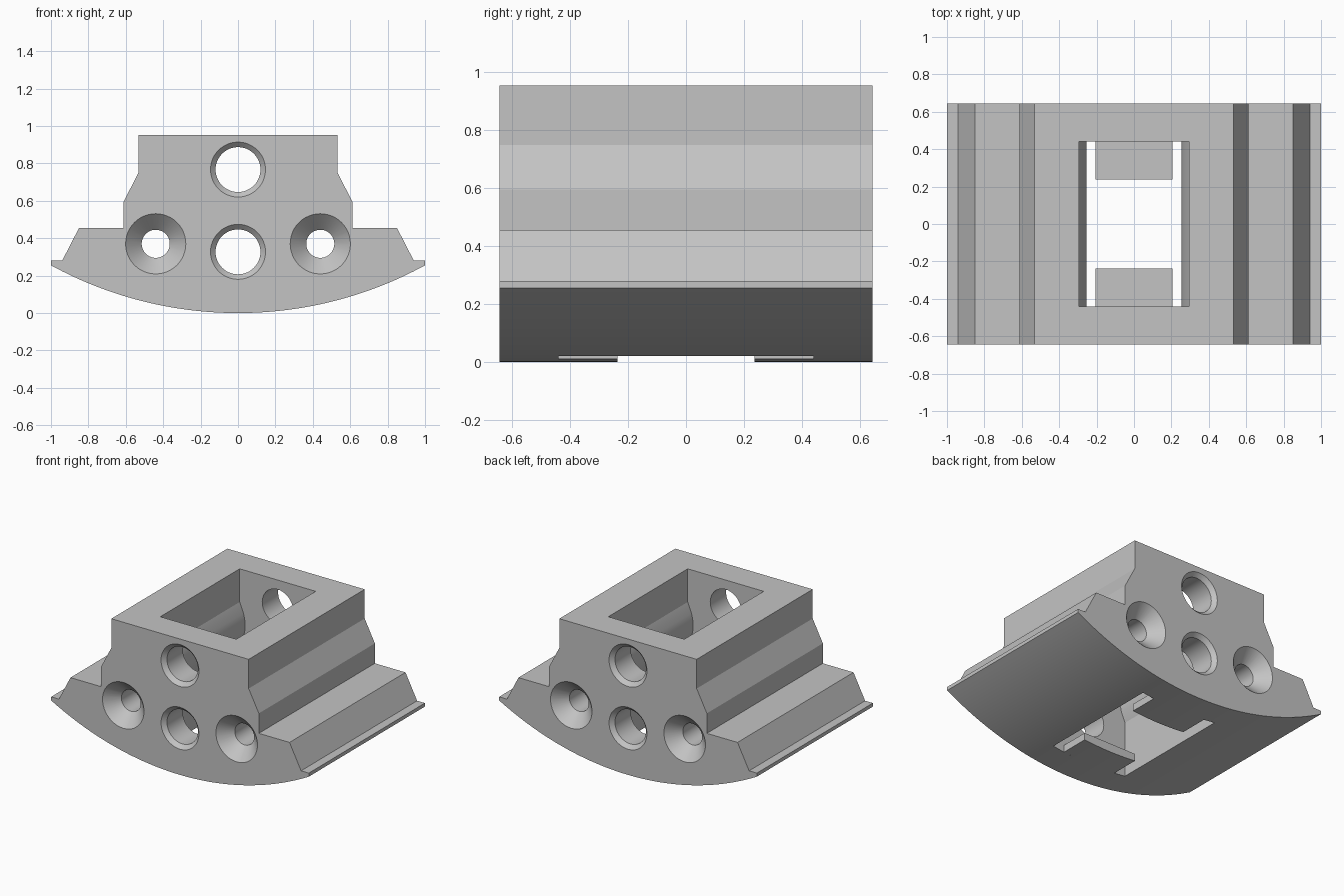
import bpy, bmesh, math

cube = bpy.data.objects.get("Cube")
if cube:
    bpy.data.objects.remove(cube, do_unlink=True)

grey = bpy.data.materials.new("light_grey")
grey.use_nodes = True
colour = (0.55, 0.55, 0.55, 1)
grey.diffuse_color = colour
grey.node_tree.nodes["Principled BSDF"].inputs["Base Color"].default_value = colour

HALF_Y = 0.643
RADIUS = (1 + 0.255 ** 2) / (2 * 0.255)


def arc(x0, x1, steps):
    """Points along the curved underside."""
    xs = [x0 + (x1 - x0) * i / steps for i in range(steps + 1)]
    return [(x, RADIUS - math.sqrt(RADIUS ** 2 - x * x)) for x in xs]


def loft(name, rings):
    """Closed solid through matching rings of points."""
    bm = bmesh.new()
    loops = [[bm.verts.new(p) for p in ring] for ring in rings]
    for a, b in zip(loops, loops[1:]):
        for i in range(len(a)):
            j = (i + 1) % len(a)
            bm.faces.new((a[i], a[j], b[j], b[i]))
    bm.faces.new(loops[0])
    bm.faces.new(loops[-1])
    bmesh.ops.recalc_face_normals(bm, faces=bm.faces)
    mesh = bpy.data.meshes.new(name)
    bm.to_mesh(mesh)
    bm.free()
    mesh.materials.append(grey)
    obj = bpy.data.objects.new(name, mesh)
    bpy.context.collection.objects.link(obj)
    return obj


def prism(name, profile, y0, y1):
    return loft(name, [[(x, y, z) for x, z in profile] for y in (y0, y1)])


def mirrored(side):
    """Complete a right-hand outline with its mirror image."""
    return side + [(-x, z) for x, z in reversed(side)]


def drill(x, z, r, flare):
    """Through-hole cutter with a cone at both ends."""
    over = 0.05
    stations = [(-HALF_Y - over, r + flare + over), (-HALF_Y + flare, r),
                (HALF_Y - flare, r), (HALF_Y + over, r + flare + over)]
    turns = [math.tau * i / 48 for i in range(48)]
    return loft("hole_cutter", [[(x + rad * math.cos(t), y, z + rad * math.sin(t))
                                 for t in turns] for y, rad in stations])


# Body: stepped top on a curved underside
shoulder = [(1, 0.28), (0.94, 0.28), (0.85, 0.455), (0.612, 0.455),
            (0.612, 0.595), (0.533, 0.748), (0.533, 0.953)]
left_side = [(-x, z) for x, z in reversed(shoulder)]
body = prism("body", arc(-1, 1, 64) + shoulder + left_side, -HALF_Y, HALF_Y)

# Pocket with a low ridge along each long wall
pocket = mirrored([(0.295, -0.1), (0.295, 0.41), (0.265, 0.48), (0.255, 0.53),
                   (0.255, 0.6), (0.265, 0.65), (0.295, 0.72), (0.295, 1.1)])
cutters = [prism("pocket_cutter", pocket, -0.44, 0.44)]

# Two wide centre holes and two countersunk side holes
cutters += [drill(0, z, 0.12, 0.027) for z in (0.767, 0.327)]
cutters += [drill(x, 0.37, 0.075, 0.086) for x in (-0.44, 0.44)]

bpy.context.view_layer.objects.active = body
for cutter in cutters:
    cutter.hide_render = True
    mod = body.modifiers.new("cut", 'BOOLEAN')
    mod.operation = 'DIFFERENCE'
    mod.solver = 'EXACT'
    mod.object = cutter
    bpy.ops.object.modifier_apply(modifier=mod.name)
    bpy.data.objects.remove(cutter, do_unlink=True)

# Tabs reaching into the bottom opening
tab = arc(-0.207, 0.207, 14) + [(0.207, 0.06), (-0.207, 0.06)]
parts = [body]
for name, sign in (("front_tab", -1), ("back_tab", 1)):
    parts.append(prism(name, tab, sign * 0.237, sign * 0.44))

bpy.ops.object.select_all(action='DESELECT')
for part in parts:
    part.select_set(True)
bpy.ops.object.shade_smooth_by_angle(angle=math.radians(20))
